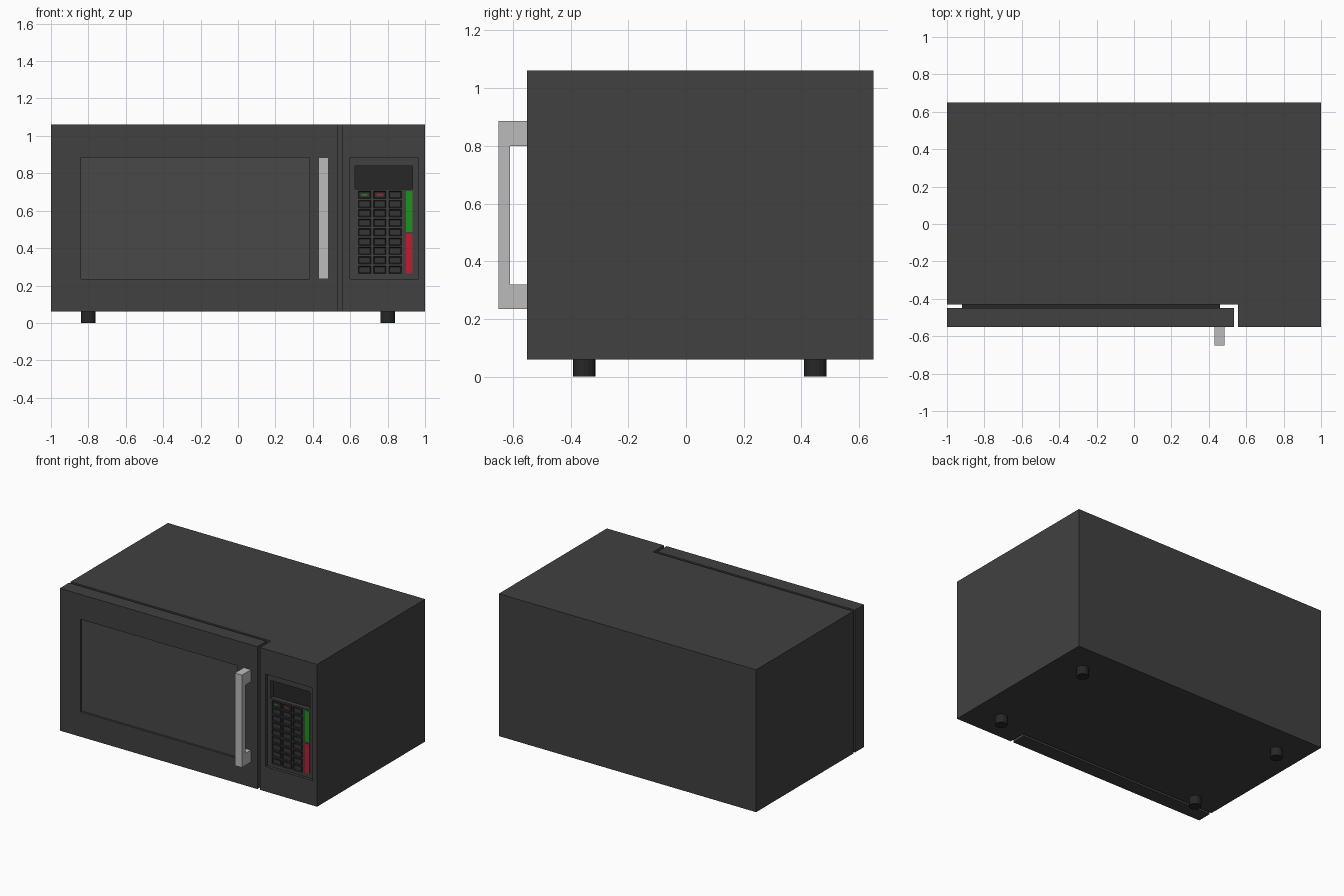
import bpy, bmesh
from mathutils import Vector

if "Cube" in bpy.data.objects:
    bpy.data.objects.remove(bpy.data.objects["Cube"])


def material(name, rgb):
    m = bpy.data.materials.new(name)
    m.diffuse_color = (*rgb, 1)
    m.use_nodes = True
    m.node_tree.nodes["Principled BSDF"].inputs["Base Color"].default_value = m.diffuse_color
    return m


DARK = material("dark_shell", (0.052, 0.052, 0.052))
PANE = material("dark_glass", (0.066, 0.066, 0.066))
BLACK = material("black", (0.02, 0.02, 0.02))
KEY = material("key", (0.035, 0.035, 0.035))
STEEL = material("steel", (0.5, 0.5, 0.5))
GREEN = material("green", (0.01, 0.30, 0.01))
RED = material("red", (0.55, 0.01, 0.03))


def finish(name, bm, mat):
    bmesh.ops.recalc_face_normals(bm, faces=bm.faces)
    me = bpy.data.meshes.new(name)
    bm.to_mesh(me)
    bm.free()
    ob = bpy.data.objects.new(name, me)
    bpy.context.collection.objects.link(ob)
    if mat:
        me.materials.append(mat)
    return ob


def extrude(name, points, vec, mat):
    """Closed profile swept along a vector."""
    bm = bmesh.new()
    face = bm.faces.new([bm.verts.new(p) for p in points])
    new = bmesh.ops.extrude_face_region(bm, geom=[face], use_keep_orig=True)["geom"]
    verts = [g for g in new if isinstance(g, bmesh.types.BMVert)]
    bmesh.ops.translate(bm, verts=verts, vec=Vector(vec))
    return finish(name, bm, mat)


def box(name, x, y, z, mat=None):
    pts = [(x[0], y[0], z[0]), (x[1], y[0], z[0]), (x[1], y[1], z[0]), (x[0], y[1], z[0])]
    return extrude(name, pts, (0, 0, z[1] - z[0]), mat)


def cut(target, x, y, z):
    """Recess a rectangular pocket, then discard the cutter."""
    cutter = box("cutter", x, y, z)
    cutter.hide_render = True
    mod = target.modifiers.new("recess", "BOOLEAN")
    mod.operation = "DIFFERENCE"
    mod.solver = "EXACT"
    mod.object = cutter
    bpy.context.view_layer.objects.active = target
    bpy.ops.object.modifier_apply(modifier=mod.name)
    bpy.data.objects.remove(cutter)


FRONT = -0.55
Z0, Z1 = 0.06, 1.06
WIN_Z = (0.235, 0.885)

# Cabinet: L-shaped plan, with the control column reaching the front
plan = [(-1, -0.43), (0.556, -0.43), (0.556, FRONT), (1, FRONT), (1, 0.65), (-1, 0.65)]
cabinet = extrude("cabinet", [(x, y, Z0) for x, y in plan], (0, 0, Z1 - Z0), DARK)
cut(cabinet, (0.60, 0.965), (FRONT - 0.1, FRONT + 0.02), WIN_Z)
cut(cabinet, (0.625, 0.932), (FRONT - 0.1, FRONT + 0.06), (0.715, 0.84))

# Door, its seal, and the recessed window
door = box("door", (-1, 0.535), (FRONT, -0.448), (Z0, Z1), DARK)
cut(door, (-0.84, 0.382), (FRONT - 0.1, FRONT + 0.03), WIN_Z)
box("door_window", (-0.84, 0.382), (FRONT + 0.015, FRONT + 0.03), WIN_Z, PANE)
box("door_seal", (-0.92, 0.46), (-0.448, -0.43), (0.12, 1.0), BLACK)

# Handle: C-shaped side profile
side = [(FRONT, 0.235), (-0.65, 0.235), (-0.65, 0.885), (FRONT, 0.885),
        (FRONT, 0.80), (-0.61, 0.80), (-0.61, 0.32), (FRONT, 0.32)]
extrude("door_handle", [(0.43, y, z) for y, z in side], (0.055, 0, 0), STEEL)

# Display at the bottom of its pocket
box("display", (0.625, 0.932), (FRONT + 0.05, FRONT + 0.06), (0.715, 0.84), BLACK)

# Keypad: 9 rows of 3 keys, each with a dished face
FLOOR = FRONT + 0.02
for row in range(9):
    for col in range(3):
        x, z = 0.643 + 0.0815 * col, 0.666 - 0.0502 * row
        key = box(f"key_{row}_{col}", (x, x + 0.067), (FLOOR - 0.012, FLOOR), (z, z + 0.04), KEY)
        bm = bmesh.new()
        bm.from_mesh(key.data)
        face = min(bm.faces, key=lambda f: f.calc_center_median().y)
        bmesh.ops.inset_region(bm, faces=[face], thickness=0.007, depth=-0.005)
        bm.to_mesh(key.data)
        bm.free()

# Coloured marks on the two top keys, and the accent strip
for i, mat in enumerate((GREEN, RED)):
    x = 0.66 + 0.0815 * i
    box(f"key_mark_{i}", (x, x + 0.033), (FLOOR - 0.009, FLOOR - 0.006), (0.682, 0.69), mat)
box("accent_upper", (0.898, 0.932), (FLOOR - 0.006, FLOOR), (0.485, 0.705), GREEN)
box("accent_lower", (0.898, 0.932), (FLOOR - 0.006, FLOOR), (0.265, 0.475), RED)

# Feet
for sx, side_name in ((-0.8, "left"), (0.8, "right")):
    for y, end in ((-0.352, "front"), (0.448, "back")):
        bm = bmesh.new()
        bmesh.ops.create_cone(bm, cap_ends=True, segments=16, radius1=0.039, radius2=0.039, depth=Z0)
        bmesh.ops.translate(bm, verts=bm.verts, vec=(sx, y, Z0 / 2))
        finish(f"foot_{end}_{side_name}", bm, BLACK)
